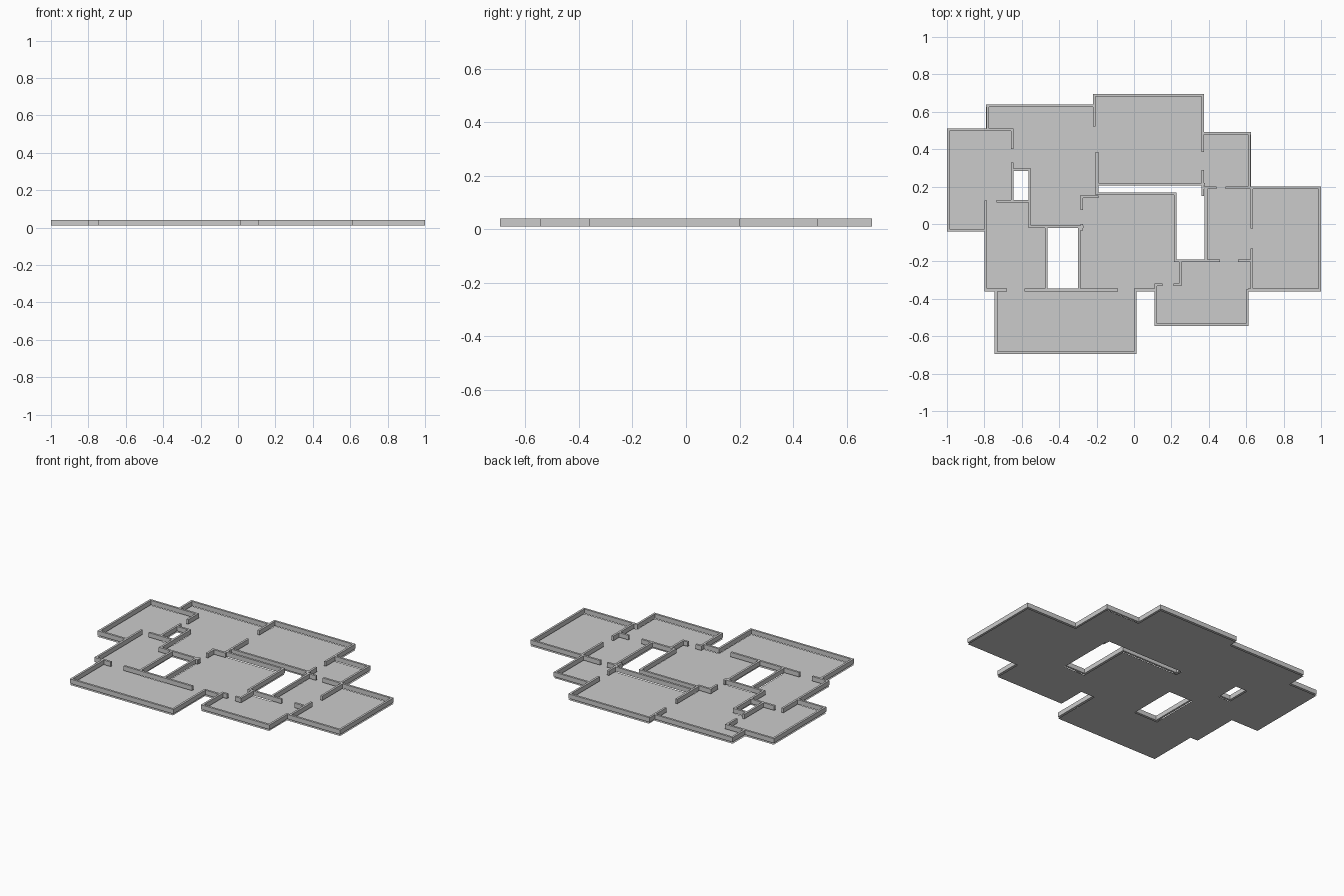
import bpy, bmesh

T = 0.014          # wall thickness
WALL_Z, WALL_H = 0.01, 0.03


def rect_union(name, rects, z, height=0.0):
    """Merge overlapping plan rectangles into one clean sheet or slab."""
    rects = [tuple(round(v, 4) for v in r) for r in rects]
    xs = sorted({v for r in rects for v in (r[0], r[2])})
    ys = sorted({v for r in rects for v in (r[1], r[3])})
    bm = bmesh.new()
    verts = {}

    def vert(i, j):
        if (i, j) not in verts:
            verts[i, j] = bm.verts.new((xs[i], ys[j], z))
        return verts[i, j]

    for i in range(len(xs) - 1):
        for j in range(len(ys) - 1):
            cx, cy = (xs[i] + xs[i + 1]) / 2, (ys[j] + ys[j + 1]) / 2
            if any(a < cx < c and b < cy < d for a, b, c, d in rects):
                bm.faces.new([vert(i, j), vert(i + 1, j), vert(i + 1, j + 1), vert(i, j + 1)])
    if height:
        base = bm.faces[:]
        ext = bmesh.ops.extrude_face_region(bm, geom=base, use_keep_orig=True)
        top = [g for g in ext["geom"] if isinstance(g, bmesh.types.BMVert)]
        bmesh.ops.translate(bm, verts=top, vec=(0, 0, height))
        bmesh.ops.recalc_face_normals(bm, faces=bm.faces[:])
    bmesh.ops.dissolve_limit(bm, angle_limit=0.02, verts=bm.verts[:], edges=bm.edges[:])
    me = bpy.data.meshes.new(name)
    bm.to_mesh(me)
    bm.free()
    ob = bpy.data.objects.new(name, me)
    bpy.context.collection.objects.link(ob)
    return ob


# floor: one or two rectangles per room
floor = [
    (-1, -.04, -.645, .51),                              # west room
    (-.79, .285, -.195, .64), (-.56, -.02, -.28, .3),    # north-west hall
    (-.3, .15, -.195, .3),
    (-.215, .21, .375, .695),                            # north room
    (.37, .19, .625, .49), (.38, -.2, .625, .2),         # north-east room, corridor
    (.62, -.36, 1, .2),                                  # east room
    (.245, -.36, .62, -.195), (.11, -.545, .61, -.32),   # south-east room
    (-.295, -.36, .225, .165), (.2, -.36, .25, -.195),   # central room
    (-.8, -.36, -.56, .125), (-.57, -.36, -.47, -.01),   # south-west hall
    (-.745, -.695, .01, -.345),                          # south room
]
rect_union("floor", floor, 0.0)

# walls running along x: (y, x start, x end)
walls_x = [
    (.503, -1, -.645), (-.033, -1, -.79), (.633, -.79, -.21),
    (.121, -.735, -.553), (.29, -.655, -.553),
    (.688, -.22, .375), (.213, -.2, .38), (.485, .37, .625),
    (.193, .375, .44), (.193, .49, 1), (-.353, .61, 1),
    (-.197, .213, .46), (-.197, .555, .632),
    (-.325, .21, .255), (-.325, .11, .152), (-.538, .11, .613),
    (.162, -.2, .227), (.146, -.29, -.19), (-.015, -.56, -.27),
    (-.353, -.8, -.68), (-.353, -.585, -.085), (-.353, .0, .117),
    (-.688, -.745, .013),
]
# walls running along y: (x, y start, y end)
walls_y = [
    (-.993, -.04, .51), (-.651, .4, .51), (-.651, .12, .33),
    (-.558, -.022, .297), (-.793, -.36, .125), (-.782, .497, .64),
    (-.213, .52, .695), (-.198, .155, .385),
    (.368, .385, .695), (.368, .15, .29), (.617, .19, .492),
    (.385, -.203, .2), (.993, -.36, .2),
    (.629, -.025, .2), (.629, -.36, -.13),
    (.248, -.332, -.19), (.117, -.545, -.32), (.606, -.545, -.35),
    (.22, -.203, .169), (-.28, .075, .153), (-.28, -.036, 0),
    (-.293, -.36, -.01), (-.47, -.36, -.01),
    (-.738, -.695, -.35), (.006, -.695, -.35),
]
h = T / 2
walls = [(a, y - h, b, y + h) for y, a, b in walls_x]
walls += [(x - h, a, x + h, b) for x, a, b in walls_y]
# the hole west of the central room is open above the hall, so its rim only
walls = [w for w in walls if w[2] - w[0] > 1e-4]
rect_union("walls", walls, WALL_Z, WALL_H)
